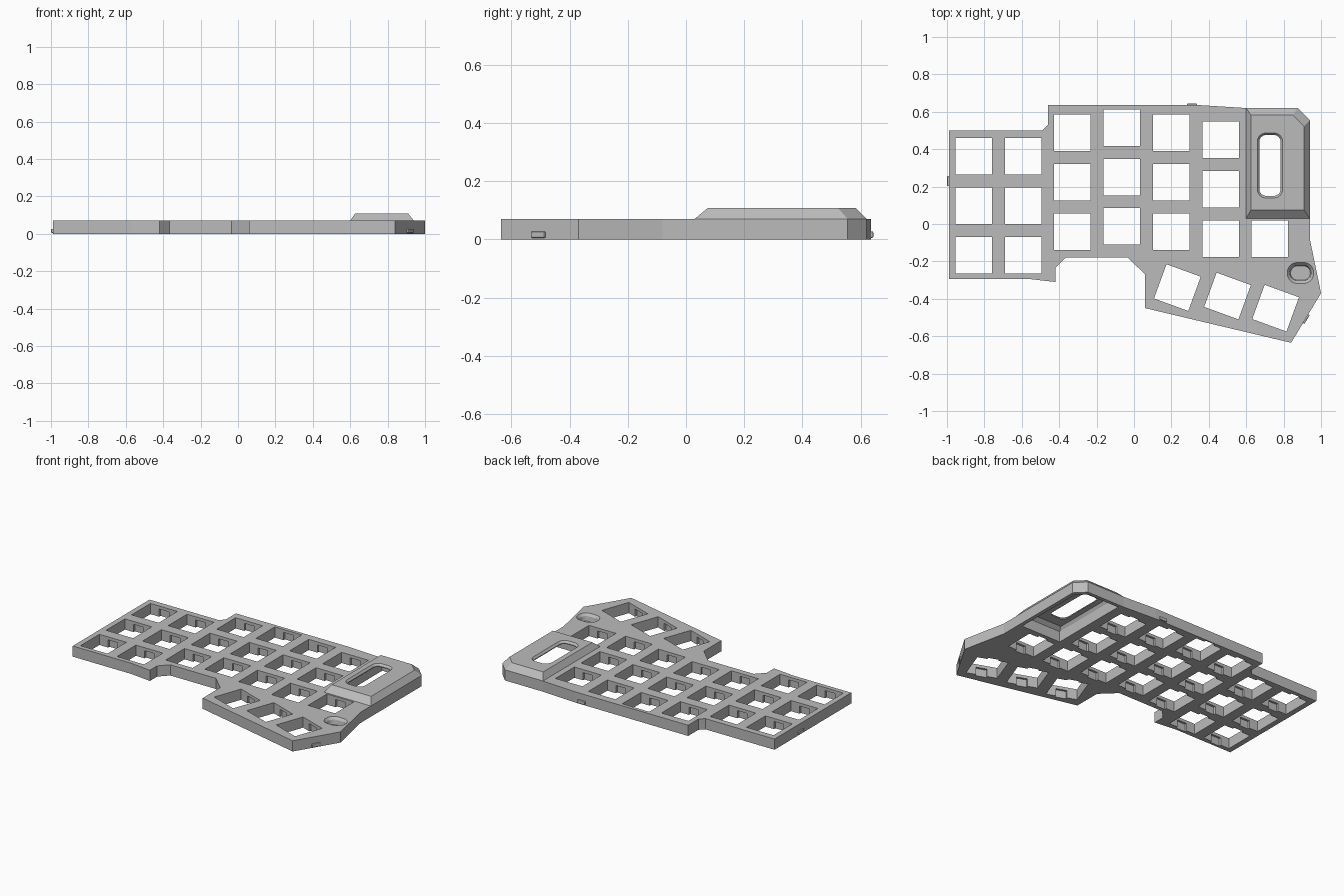
import bpy, bmesh, math
from mathutils import Matrix, Vector

cube = bpy.data.objects.get("Cube")
if cube:
    bpy.data.objects.remove(cube, do_unlink=True)

grey = bpy.data.materials.new("plain grey")
grey.use_nodes = True
grey.diffuse_color = (0.5, 0.5, 0.5, 1)
grey.node_tree.nodes["Principled BSDF"].inputs["Base Color"].default_value = (0.5, 0.5, 0.5, 1)


def make(name, bm):
    bmesh.ops.recalc_face_normals(bm, faces=bm.faces)
    mesh = bpy.data.meshes.new(name)
    bm.to_mesh(mesh)
    bm.free()
    mesh.materials.append(grey)
    obj = bpy.data.objects.new(name, mesh)
    bpy.context.collection.objects.link(obj)
    return obj


def loft(name, *rings):
    """Closed solid through (outline, height) rings with equal point counts."""
    bm = bmesh.new()
    loops = [[bm.verts.new((x, y, z)) for x, y in pts] for pts, z in rings]
    n = len(loops[0])
    for low, high in zip(loops, loops[1:]):
        for i in range(n):
            j = (i + 1) % n
            bm.faces.new((low[i], low[j], high[j], high[i]))
    bm.faces.new(loops[0][::-1])
    bm.faces.new(loops[-1])
    return make(name, bm)


def boxes(name, places, size, z):
    """One object with a turned box at every (x, y, angle)."""
    bm = bmesh.new()
    for x, y, angle in places:
        m = Matrix.Translation((x, y, z)) @ Matrix.Rotation(math.radians(angle), 4, "Z")
        bmesh.ops.create_cube(bm, size=1, matrix=m @ Matrix.Diagonal((*size, 1)))
    return make(name, bm)


def rounded(cx, cy, w, h, r, steps=6):
    pts = []
    for k, (sx, sy) in enumerate(((1, 1), (-1, 1), (-1, -1), (1, -1))):
        for i in range(steps + 1):
            a = math.pi / 2 * (k + i / steps)
            pts.append((cx + sx * (w / 2 - r) + r * math.cos(a),
                        cy + sy * (h / 2 - r) + r * math.sin(a)))
    return pts


def clipped(x0, x1, y0, y1, c):
    """Rectangle with its back left corner cut off."""
    return [(x0, y0), (x1, y0), (x1, y1 - c), (x1 - c, y1), (x0, y1)]


def cut(obj, cutter, keep=False):
    mod = obj.modifiers.new("cut", "BOOLEAN")
    mod.operation = "DIFFERENCE"
    mod.solver = "EXACT"
    mod.object = cutter
    bpy.context.view_layer.objects.active = obj
    bpy.ops.object.modifier_apply(modifier=mod.name)
    if not keep:
        bpy.data.objects.remove(cutter, do_unlink=True)


# Main plate
TOP = 0.07
outline = [(-0.99, 0.5), (-0.49, 0.5), (-0.46, 0.53), (-0.46, 0.635), (0.36, 0.635),
           (0.6, 0.62), (0.875, 0.62), (0.94, 0.555), (0.94, -0.08), (1, -0.37),
           (0.84, -0.635), (0.06, -0.45), (0.06, -0.27), (-0.035, -0.178),
           (-0.365, -0.178), (-0.42, -0.235), (-0.42, -0.31), (-0.57, -0.293), (-0.99, -0.293)]
plate = loft("case_plate", (outline, 0), (outline, TOP))

# Key openings: staggered columns and the turned thumb keys
PITCH = 0.264
tops = [0.362, 0.362, 0.487, 0.515, 0.487, 0.45]
keys = [(-0.857 + PITCH * c, y - PITCH * r, 0) for c, y in enumerate(tops) for r in range(3)]
keys += [(0.727, -0.078, 0), (0.232, -0.34, -20), (0.5, -0.385, -20), (0.757, -0.45, -20)]
cut(plate, boxes("key_cutter", keys, (0.195, 0.195, 0.2), 0.05))

# Clip notches under the rim of each opening
cut(plate, boxes("notch_cutter", keys, (0.07, 0.223, 0.1), 0))

# Raised cover, with the hollow below it
cover = loft("raised_cover", (clipped(0.6, 0.94, 0.03, 0.62, 0.065), TOP),
             (clipped(0.625, 0.91, 0.075, 0.582, 0.06), 0.108))
hollow = loft("hollow_cutter", (clipped(0.625, 0.915, 0.06, 0.597, 0.055), -0.05),
              (clipped(0.625, 0.915, 0.06, 0.597, 0.055), TOP),
              (clipped(0.637, 0.897, 0.085, 0.572, 0.055), 0.09))
cut(plate, hollow, keep=True)
cut(cover, hollow)

# Window through the cover with a sloped rim
cut(cover, loft("window_cutter", (rounded(0.727, 0.313, 0.113, 0.325, 0.035), 0.05),
                (rounded(0.727, 0.313, 0.113, 0.325, 0.035), 0.095),
                (rounded(0.727, 0.313, 0.135, 0.347, 0.045), 0.108),
                (rounded(0.727, 0.313, 0.135, 0.347, 0.045), 0.15)))

# Oval finger recess
cut(plate, loft("recess_cutter", (rounded(0.89, -0.262, 0.105, 0.075, 0.035), 0.025),
                (rounded(0.89, -0.262, 0.115, 0.085, 0.04), 0.055),
                (rounded(0.89, -0.262, 0.14, 0.112, 0.052), TOP),
                (rounded(0.89, -0.262, 0.14, 0.112, 0.052), 0.1)))

# Small snap tabs on the outer walls
for name, x, y, angle in (("right_tab", -0.99, 0.23, 90), ("back_tab", 0.31, 0.635, 0),
                          ("thumb_tab", 0.918, -0.506, 58.9)):
    tab = boxes(name, [(x, y, angle)], (0.055, 0.017, 0.022), 0.016)
    bevel = tab.modifiers.new("soft edges", "BEVEL")
    bevel.width = 0.004
    bevel.segments = 2
